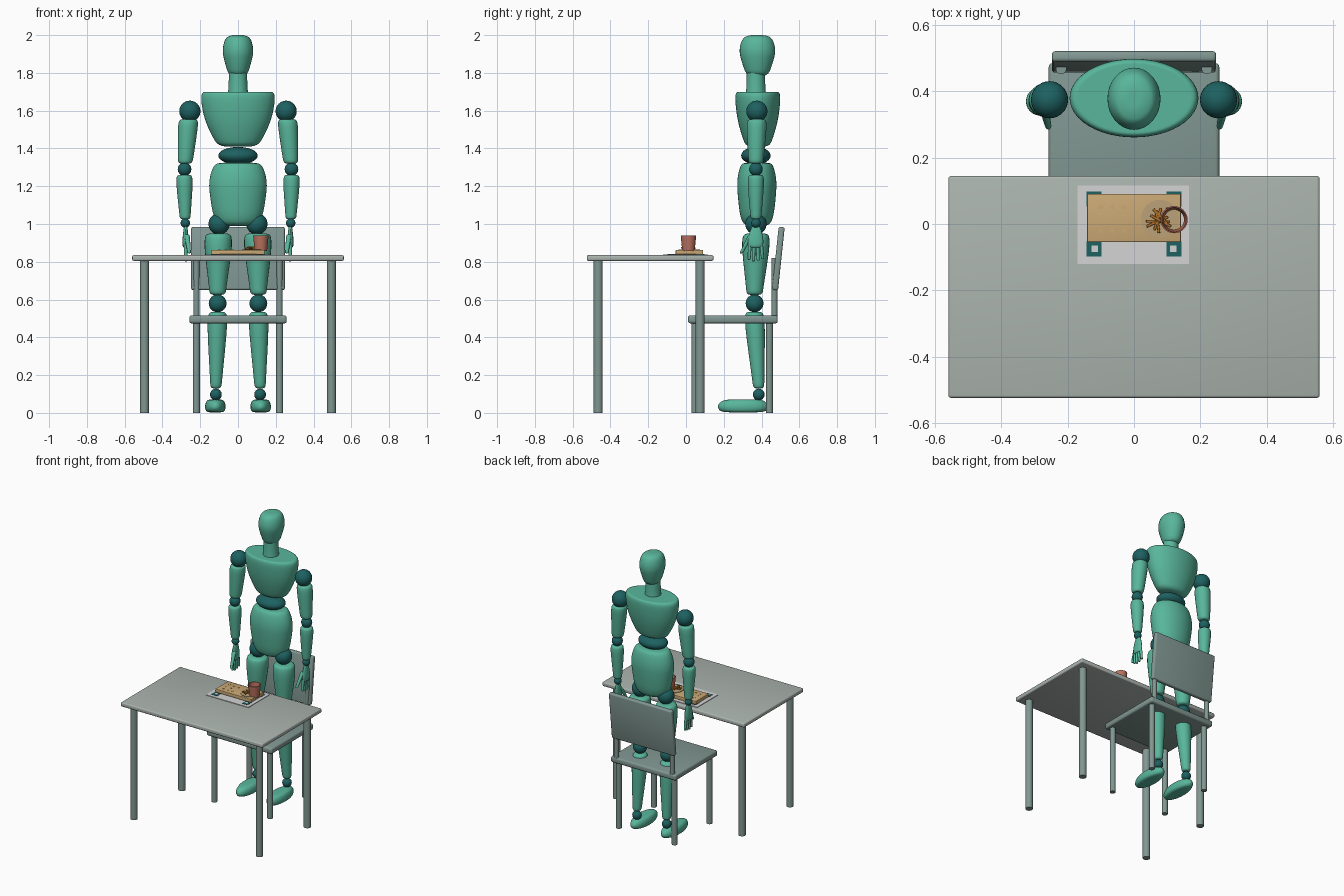
import bpy, bmesh, math, random
from mathutils import Vector

cube = bpy.data.objects.get("Cube")
if cube:
    bpy.data.objects.remove(cube, do_unlink=True)


def material(name, *rgb):
    m = bpy.data.materials.new(name)
    m.use_nodes = True
    m.diffuse_color = (*rgb, 1)
    m.node_tree.nodes["Principled BSDF"].inputs["Base Color"].default_value = (*rgb, 1)
    return m


GREEN = material("sea green", 0.10, 0.47, 0.33)
DARK = material("dark teal", 0.013, 0.12, 0.12)
TOP = material("pale grey", 0.41, 0.46, 0.43)
GREY = material("slate grey", 0.22, 0.31, 0.285)
MAT = material("off white", 0.66, 0.66, 0.66)
WOOD = material("light wood", 0.60, 0.40, 0.18)
PLATE = material("dull wood", 0.50, 0.36, 0.19)
CLAY = material("clay", 0.50, 0.17, 0.115)
CRUST = material("golden brown", 0.44, 0.16, 0.02)


def finish(name, bm, mat, angle=40):
    bmesh.ops.recalc_face_normals(bm, faces=bm.faces)
    mesh = bpy.data.meshes.new(name)
    for f in bm.faces:
        f.smooth = True
    bm.to_mesh(mesh)
    bm.free()
    mesh.set_sharp_from_angle(angle=math.radians(angle))
    mesh.materials.append(mat)
    ob = bpy.data.objects.new(name, mesh)
    bpy.context.collection.objects.link(ob)
    return ob


def box(name, mat, loc, size, bevel=0.0, rot=(0, 0, 0)):
    bm = bmesh.new()
    bmesh.ops.create_cube(bm, size=1)
    bmesh.ops.scale(bm, vec=size, verts=bm.verts)
    if bevel:
        bmesh.ops.bevel(bm, geom=bm.edges[:], offset=bevel, segments=3, profile=0.5, affect='EDGES')
    ob = finish(name, bm, mat)
    ob.location, ob.rotation_euler = loc, rot
    return ob


def soften(pts, rounds=2):
    """Round a profile by cutting its corners, keeping both ends."""
    for _ in range(rounds):
        out = [pts[0]]
        for a, b in zip(pts, pts[1:]):
            a, b = Vector(a), Vector(b)
            out += [a.lerp(b, 0.25), a.lerp(b, 0.75)]
        pts = out + [pts[-1]]
    return pts


def lathe(name, mat, p0, p1, profile, depth=1.0, width=1.0, seg=32, smooth=2):
    """Oval rings (radius, fraction) stacked from p0 to p1."""
    p0, p1 = Vector(p0), Vector(p1)
    bm, rings = bmesh.new(), []
    for r, t in soften(profile, smooth):
        c = p0.lerp(p1, t)
        rings.append([bm.verts.new(c + Vector((r * width * math.cos(a), r * depth * math.sin(a), 0)))
                      for a in (math.tau * i / seg for i in range(seg))])
    for lo, hi in zip(rings, rings[1:]):
        for i in range(seg):
            j = (i + 1) % seg
            bm.faces.new((lo[i], lo[j], hi[j], hi[i]))
    bmesh.ops.remove_doubles(bm, verts=bm.verts, dist=0.00005)
    return finish(name, bm, mat)


def limb(name, p0, p1, r0, r1, depth=1.0, width=1.0, seg=24):
    """Tapered rounded segment from upper p0 to lower p1."""
    shape = [(0, 0), (r0 * 0.9, 0), (r0 * 1.03, 0.1), (r0, 0.3),
             (r1 * 1.1, 0.85), (r1, 0.97), (r1 * 0.7, 1), (0, 1)]
    return lathe(name, GREEN, p0, p1, shape, depth, width, seg)


def ball(name, mat, loc, radii):
    bm = bmesh.new()
    bmesh.ops.create_uvsphere(bm, u_segments=32, v_segments=16, radius=1)
    bmesh.ops.scale(bm, vec=radii, verts=bm.verts)
    bmesh.ops.translate(bm, vec=loc, verts=bm.verts)
    return finish(name, bm, mat)


def rod(name, mat, x, y, z0, z1, r, seg=24):
    return lathe(name, mat, (x, y, z0), (x, y, z1), [(0, 0), (r, 0), (r, 1), (0, 1)], seg=seg, smooth=0)


SIDES = (("left", 1), ("right", -1))

# Table
box("table_top", TOP, (0, -0.19, 0.82), (1.12, 0.67, 0.03), 0.008)
for side, s in SIDES:
    for end, y in (("front", -0.465), ("back", 0.075)):
        rod(f"table_leg_{end}_{side}", GREY, s * 0.495, y, 0, 0.81, 0.024)

# Chair
box("chair_seat", GREY, (0, 0.248, 0.495), (0.515, 0.475, 0.042), 0.012)
box("chair_back", GREY, (0, 0.489, 0.817), (0.496, 0.032, 0.335), 0.01, (-0.105, 0, 0))
for side, s in SIDES:
    rod(f"chair_leg_front_{side}", GREY, s * 0.22, 0.048, 0, 0.48, 0.019)
    rod(f"chair_leg_back_{side}", GREY, s * 0.22, 0.442, 0, 0.48, 0.019)
    rod(f"chair_post_{side}", GREY, s * 0.22, 0.468, 0.49, 0.82, 0.016)

# Figure: head and torso
Y = 0.375
lathe("head", GREEN, (0, Y + 0.003, 1.785), (0, Y + 0.003, 2.0),
      [(0, 0), (0.048, 0), (0.069, 0.3), (0.084, 0.62), (0.068, 0.93), (0.035, 1), (0, 1)], 1.17, smooth=3)
lathe("neck", GREEN, (0, Y - 0.005, 1.68), (0, Y - 0.005, 1.83),
      [(0.054, 0), (0.049, 0.4), (0.048, 1)])
lathe("chest", GREEN, (0, Y + 0.005, 1.41), (0, Y + 0.005, 1.70),
      [(0, 0), (0.1, 0), (0.135, 0.17), (0.178, 0.5), (0.197, 0.85), (0.19, 1), (0.15, 1), (0, 1)], 0.61, smooth=3, seg=48)
ball("waist", DARK, (0, Y - 0.005, 1.362), (0.104, 0.078, 0.046))
lathe("pelvis", GREEN, (0, Y, 0.99), (0, Y, 1.325),
      [(0, 0), (0.09, 0), (0.128, 0.12), (0.148, 0.45), (0.155, 0.72), (0.128, 0.97), (0.09, 1), (0, 1)],
      0.68, smooth=3, seg=48)

for side, s in SIDES:
    # Legs
    ball(f"hip_{side}", DARK, (s * 0.1, Y - 0.005, 1.0), (0.056, 0.056, 0.056))
    limb(f"thigh_{side}", (s * 0.104, Y - 0.004, 0.95), (s * 0.108, Y - 0.012, 0.625), 0.071, 0.043)
    ball(f"knee_{side}", DARK, (s * 0.108, Y - 0.012, 0.58), (0.047, 0.047, 0.047))
    limb(f"shin_{side}", (s * 0.108, Y - 0.014, 0.535), (s * 0.117, Y + 0.01, 0.13), 0.05, 0.03)
    ball(f"ankle_{side}", DARK, (s * 0.117, Y + 0.01, 0.097), (0.031, 0.031, 0.031))
    lathe(f"foot_{side}", GREEN, (s * 0.12, 0.302, 0.003), (s * 0.12, 0.302, 0.071),
          [(0, 0), (0.045, 0), (0.055, 0.3), (0.053, 0.7), (0.04, 1), (0, 1)], 2.45)
    # Arms
    ball(f"shoulder_{side}", DARK, (s * 0.255, Y, 1.597), (0.056, 0.056, 0.056))
    limb(f"upper_arm_{side}", (s * 0.262, Y, 1.555), (s * 0.28, Y - 0.005, 1.32), 0.051, 0.038)
    ball(f"elbow_{side}", DARK, (s * 0.283, Y - 0.005, 1.29), (0.036, 0.036, 0.036))
    limb(f"forearm_{side}", (s * 0.284, Y - 0.005, 1.26), (s * 0.28, Y - 0.005, 1.025), 0.042, 0.028)
    ball(f"wrist_{side}", DARK, (s * 0.279, Y - 0.005, 1.005), (0.025, 0.025, 0.025))
    # Hands
    lathe(f"palm_{side}", GREEN, (s * 0.278, Y - 0.007, 0.875), (s * 0.277, Y - 0.005, 0.99),
          [(0, 0), (0.036, 0), (0.043, 0.3), (0.03, 0.8), (0.018, 1), (0, 1)], width=0.4, seg=20)
    for i in range(4):
        y = Y - 0.037 + i * 0.02
        limb(f"finger_{i + 1}_{side}", (s * 0.278, y, 0.895), (s * 0.276, y - 0.004 + i * 0.004, 0.8 + 0.008 * abs(i - 1.3)),
             0.0095, 0.0075, seg=12)
    limb(f"thumb_{side}", (s * 0.27, Y - 0.03, 0.945), (s * 0.258, Y - 0.083, 0.845), 0.013, 0.009, seg=12)

# Place mat with square corner markers
box("place_mat", MAT, (-0.002, -0.002, 0.8365), (0.336, 0.237, 0.005))
for sx in (-1, 1):
    for sy in (-1, 1):
        x, y = sx * 0.121, sy * 0.075
        box("corner_marker", DARK, (x, y, 0.8395), (0.045, 0.045, 0.002))
        box("corner_marker_centre", MAT, (x + sx * -0.002, y, 0.841), (0.02, 0.02, 0.002))

# Serving board with round dimples
box("serving_board", WOOD, (0, 0.018, 0.851), (0.283, 0.145, 0.024), 0.003)
for i in range(3):
    for j in range(3):
        rod("board_dimple", WOOD, -0.1 + i * 0.035, -0.02 + j * 0.035, 0.862, 0.865, 0.007, 16)

# Plate with a pile of sticks
rod("plate", PLATE, 0.078, 0.016, 0.862, 0.866, 0.057, 40)
random.seed(4)
for i in range(7):
    box("snack_stick", CRUST, (0.076 + random.uniform(-0.008, 0.008), 0.014 + random.uniform(-0.008, 0.008), 0.87 + 0.001 * i),
        (0.07, 0.008, 0.008), 0.0015, (0, 0, i * math.pi / 7 + random.uniform(-0.15, 0.15)))

# Open cup
lathe("cup", CLAY, (0.121, 0.013, 0.858), (0.121, 0.013, 0.94),
      [(0.03, 0), (0.033, 0), (0.041, 1), (0.037, 1), (0.03, 0)], smooth=0)
